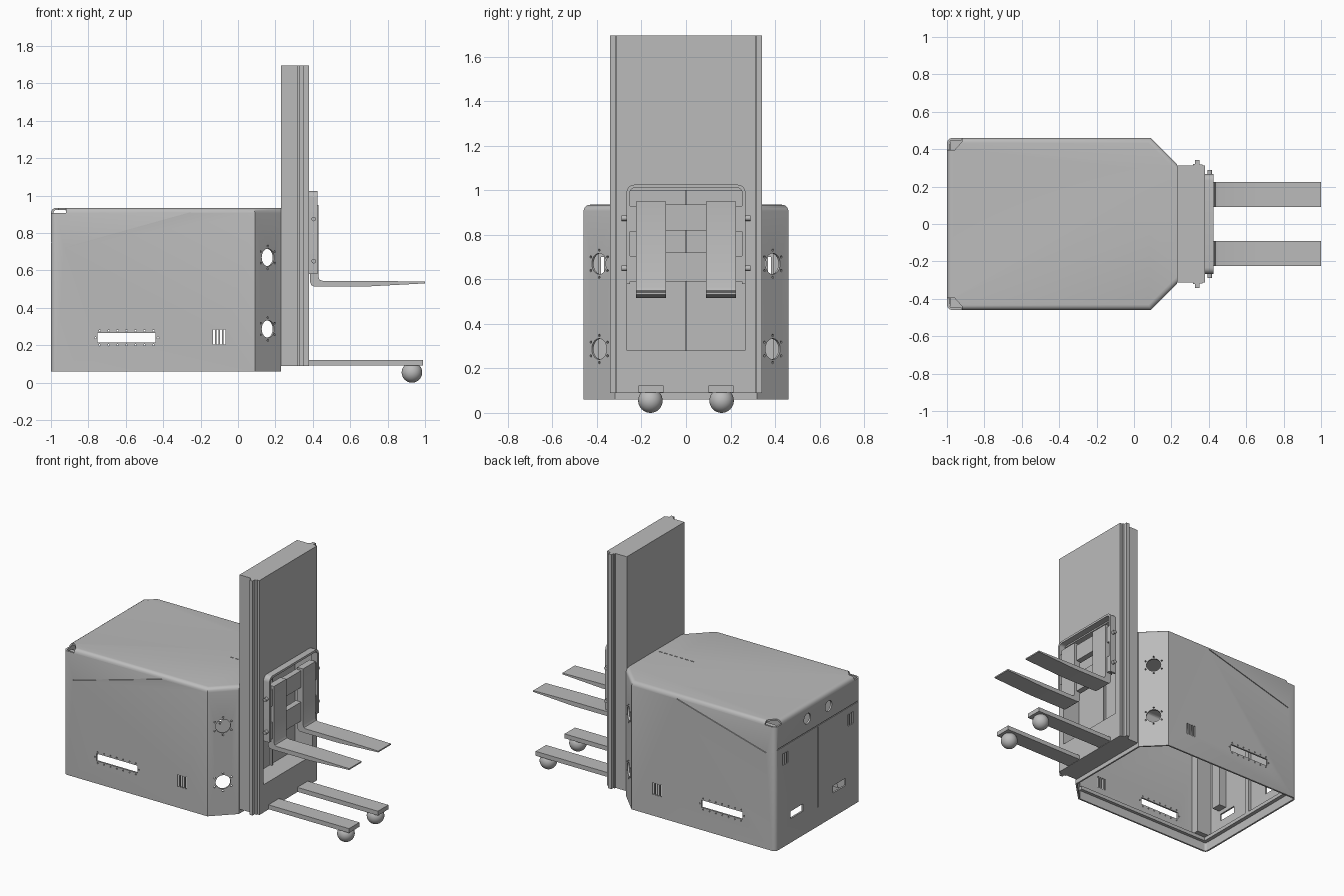
import bpy, bmesh, math
from mathutils import Matrix, Vector

cube = bpy.data.objects.get("Cube")
if cube:
    bpy.data.objects.remove(cube, do_unlink=True)

grey = bpy.data.materials.new("light_grey_metal")
grey.use_nodes = True
colour = (0.5, 0.5, 0.5, 1)
grey.diffuse_color = colour
grey.node_tree.nodes["Principled BSDF"].inputs["Base Color"].default_value = colour
parts = []


def finish(name, bm, material=True):
    bmesh.ops.recalc_face_normals(bm, faces=bm.faces)
    mesh = bpy.data.meshes.new(name)
    bm.to_mesh(mesh)
    bm.free()
    obj = bpy.data.objects.new(name, mesh)
    bpy.context.collection.objects.link(obj)
    if material:
        mesh.materials.append(grey)
        parts.append(obj)
    return obj


def add_box(bm, x, y, z, turn=None):
    """Box from (low, high) pairs, optionally turned about its centre."""
    centre = Vector([sum(p) / 2 for p in (x, y, z)])
    size = [abs(p[1] - p[0]) for p in (x, y, z)]
    m = Matrix.Translation(centre) @ (turn or Matrix()) @ Matrix.Diagonal((*size, 1))
    bmesh.ops.create_cube(bm, size=1, matrix=m)


def add_rod(bm, centre, axis, length, radius, sides=24):
    turn = Vector(axis).to_track_quat('Z', 'Y').to_matrix().to_4x4()
    bmesh.ops.create_cone(bm, cap_ends=True, segments=sides, radius1=radius, radius2=radius,
                          depth=length, matrix=Matrix.Translation(centre) @ turn)


def add_prism(bm, points, vector):
    """Closed outline pushed along a vector."""
    face = bm.faces.new([bm.verts.new(p) for p in points])
    new = bmesh.ops.extrude_face_region(bm, geom=[face])["geom"]
    moved = [v for v in new if isinstance(v, bmesh.types.BMVert)]
    bmesh.ops.translate(bm, vec=vector, verts=moved)


def box(name, x, y, z):
    bm = bmesh.new()
    add_box(bm, x, y, z)
    return finish(name, bm)


def carve(obj, cutter_bm):
    """Subtract the cutter and keep the evaluated mesh."""
    cutter = finish("cutter", cutter_bm, False)
    cutter.hide_render = True
    mod = obj.modifiers.new("cut", 'BOOLEAN')
    mod.object, mod.operation, mod.solver = cutter, 'DIFFERENCE', 'EXACT'
    bpy.context.view_layer.update()
    deps = bpy.context.evaluated_depsgraph_get()
    mesh = bpy.data.meshes.new_from_object(obj.evaluated_get(deps))
    obj.modifiers.clear()
    obj.data = mesh
    bpy.data.objects.remove(cutter, do_unlink=True)


# Hollow body cover, open underneath
bm = bmesh.new()
outline = [(-1, -.46), (.09, -.46), (.23, -.32), (.23, .32), (.09, .46), (-1, .46)]
add_prism(bm, [(x, y, .06) for x, y in outline], (0, 0, .875))
bmesh.ops.recalc_face_normals(bm, faces=bm.faces)
rounded = []
for e in bm.edges:
    a, b = (v.co for v in e.verts)
    top = min(a.z, b.z) > .9 and min(a.x, b.x) < .2
    corner = abs(a.z - b.z) > .1 and a.x < -.9
    if top or corner:
        rounded.append(e)
bmesh.ops.bevel(bm, geom=rounded, offset=.028, segments=4, profile=.5, affect='EDGES')
bm.normal_update()
bmesh.ops.delete(bm, geom=[f for f in bm.faces if f.normal.z < -.9], context='FACES')
body = finish("body_cover", bm)
shell = body.modifiers.new("wall", 'SOLIDIFY')
shell.thickness, shell.offset = .012, -1

cut = bmesh.new()
# Side slots, screw holes and vents pass through both sides
add_box(cut, (-.75, -.44), (-.6, .6), (.215, .265))
for i in range(7):
    for z in (.202, .278):
        add_rod(cut, (-.74 + i * .048, 0, z), (0, 1, 0), 1.2, .005, 6)
for x in (-.762, -.428):
    add_rod(cut, (x, 0, .24), (0, 1, 0), 1.2, .005, 6)
for i in range(4):
    x = -.135 + i * .019
    add_box(cut, (x, x + .011), (-.6, .6), (.205, .285))
for s in (-1, 1):
    # Diagonal styling grooves
    angle = Matrix.Rotation(-math.atan2(.19, .68), 4, 'Y')
    add_box(cut, (-.94, -.24), (s * .454, s * .5), (.812, .818), angle)
    # Round ports with screw rings on the angled panels
    out = Vector((1, s, 0)).normalized()
    along = Vector((-s, 1, 0)).normalized()
    for z in (.287, .67):
        centre = Vector((.16, s * .39, z))
        add_rod(cut, centre, out, .1, .047)
        for k in range(6):
            t = k * math.pi / 3 + math.pi / 6
            spot = centre + along * .061 * math.cos(t) + Vector((0, 0, .061 * math.sin(t)))
            add_rod(cut, spot, out, .1, .006, 6)
    # Missing top corners at the rear
    corner = [(-.92, .5), (-.92, .44), (-.96, .395), (-1.05, .395), (-1.05, .5)]
    add_prism(cut, [(x, s * y, .908) for x, y in corner], (0, 0, .1))
    # Rear slots, vents and oval openings
    add_box(cut, (-1.1, -.95), (s * .16, s * .3), (.225, .275))
    for i in range(3):
        y = s * (.325 + i * .022)
        add_box(cut, (-1.1, -.95), (y, y + s * .013), (.62, .7))
    add_rod(cut, (-1, s * .115, .84), (1, 0, 0), .1, .036, 16)
# Rear door gaps and the short seam on the lid
add_box(cut, (-1.1, -.995), (-.44, .44), (.747, .753))
add_box(cut, (-1.1, -.995), (-.003, .003), (.19, .74))
for i in range(7):
    add_box(cut, (-.06 + i * .04, -.035 + i * .04), (-.002, .004), (.93, 1))
carve(body, cut)

# Inner rim and corner posts inside the cover
for s, side in ((-1, "right"), (1, "left")):
    box("inner_rim_" + side, (-.985, .09), (s * .425, s * .447), (.12, .145))
    box("corner_post_" + side, (-.985, -.87), (s * .39, s * .446), (.145, .89))
    box("door_post_" + side, (-.985, -.93), (s * .24, s * .31), (.3, .89))
box("inner_rim_rear", (-.987, -.96), (-.425, .425), (.12, .145))
box("door_centre_post", (-.987, -.965), (-.015, .015), (.145, .89))

# Mast with a guide rail on each side
half = [(.23, .312), (.315, .312), (.315, .322), (.325, .322), (.325, .342), (.35, .342),
        (.35, .318), (.365, .318), (.365, .312), (.38, .312)]
bm = bmesh.new()
section = half + [(x, -y) for x, y in reversed(half)]
add_prism(bm, [(x, y, .09) for x, y in section], (0, 0, 1.605))
mast = finish("mast", bm)
cut = bmesh.new()
add_box(cut, (.245, .5), (-.265, .265), (.28, 1.0))
carve(mast, cut)
box("mast_centre_strip", (.243, .262), (-.005, .005), (.28, 1.0))

# Bent lift frame around the carriage
def arch(half_width, top, radius):
    path = [(half_width, .58)]
    for k in range(7):
        t = k * math.pi / 12
        path.append((half_width - radius + radius * math.cos(t),
                     top - radius + radius * math.sin(t)))
    return path + [(-y, z) for y, z in reversed(path)]


bm = bmesh.new()
ring = arch(.267, 1.025, .035) + arch(.252, 1.01, .02)[::-1]
add_prism(bm, [(.38, y, z) for y, z in ring], (.045, 0, 0))
finish("lift_frame", bm)

# Carriage crossbars
box("upper_crossbar", (.375, .415), (-.225, .225), (.82, .935))
box("lower_crossbar", (.375, .415), (-.225, .225), (.59, .72))

fork = [(.385, .95), (.385, .54), (.392, .522), (.405, .515), (.7, .515), (1, .531),
        (1, .54), (.7, .545), (.452, .545), (.437, .55), (.43, .565), (.43, .95)]
for s, side in ((-1, "right"), (1, "left")):
    # Lifting fork
    bm = bmesh.new()
    add_prism(bm, [(x, s * .09, z) for x, z in fork], (0, s * .135, 0))
    finish("lifting_fork_" + side, bm)
    # Carriage side brackets and pins
    for z in (.65, .875):
        box("carriage_bracket_" + side, (.385, .42), (s * .22, s * .255), (z - .06, z + .055))
        bm = bmesh.new()
        add_rod(bm, (.405, s * .25, z), (0, 1, 0), .08, .012, 16)
        finish("carriage_pin_" + side, bm)
    # Support leg and ball wheel
    box("support_leg_" + side, (.38, .99), (s * .1, s * .213), (.092, .122))
    bm = bmesh.new()
    bmesh.ops.create_uvsphere(bm, u_segments=32, v_segments=16, radius=.055,
                              matrix=Matrix.Translation((.93, s * .16, .055)))
    finish("ball_wheel_" + side, bm)

# Smooth rounded surfaces, keep edges sharp
bpy.ops.object.select_all(action='DESELECT')
for obj in parts:
    obj.select_set(True)
bpy.context.view_layer.objects.active = body
bpy.ops.object.shade_smooth_by_angle(angle=math.radians(30))
